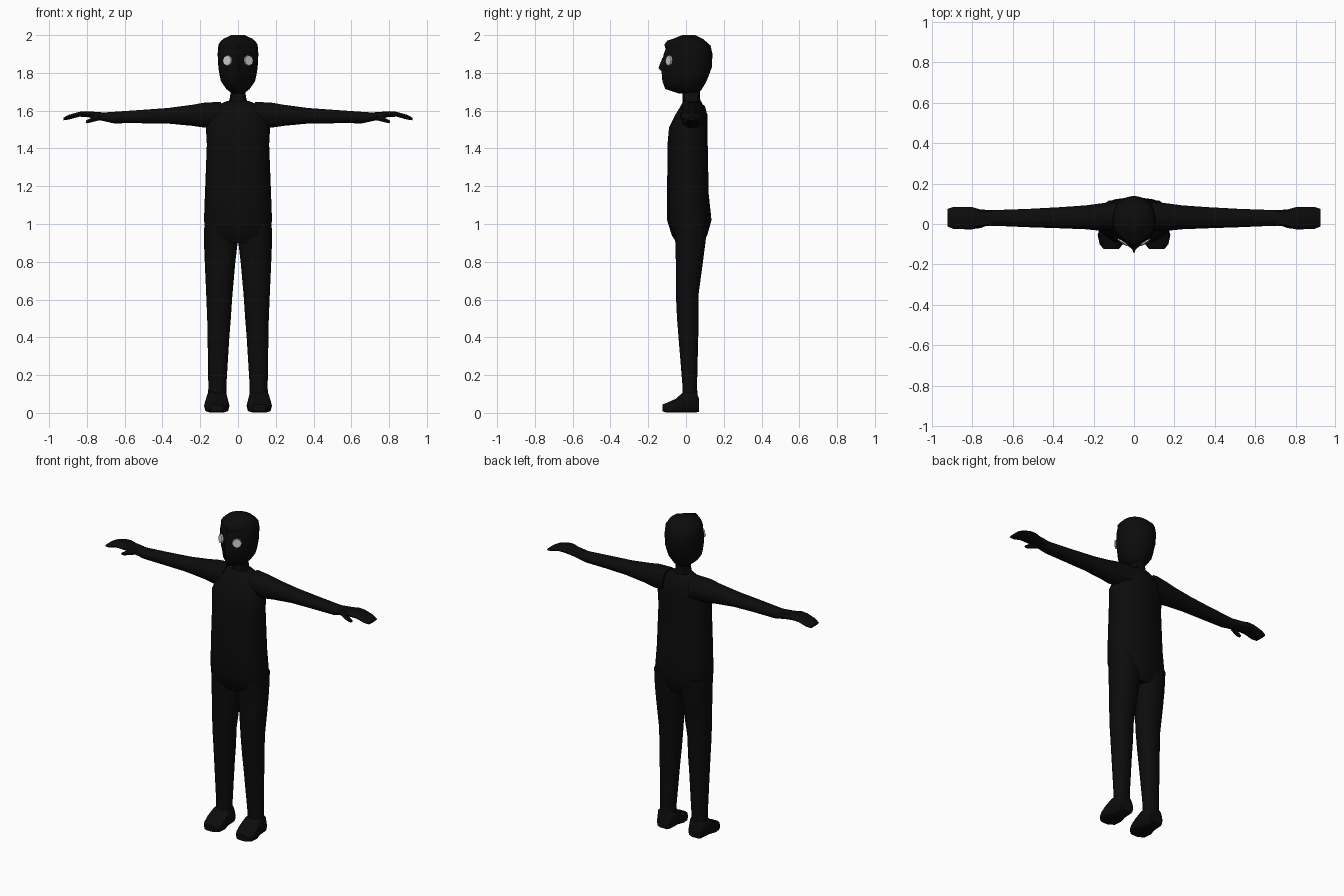
import bpy, bmesh, math
from mathutils import Vector

if "Cube" in bpy.data.objects:
    bpy.data.objects.remove(bpy.data.objects["Cube"])


def material(name, value):
    m = bpy.data.materials.new(name)
    m.diffuse_color = (value, value, value, 1)
    m.use_nodes = True
    m.node_tree.nodes["Principled BSDF"].inputs["Base Color"].default_value = m.diffuse_color
    return m


BLACK = material("black", 0.0035)
WHITE = material("eye white", 0.6)


def finish(name, bm, mat, angle=50):
    bmesh.ops.recalc_face_normals(bm, faces=bm.faces)
    me = bpy.data.meshes.new(name)
    bm.to_mesh(me)
    bm.free()
    me.materials.append(mat)
    ob = bpy.data.objects.new(name, me)
    bpy.context.collection.objects.link(ob)
    bpy.ops.object.select_all(action='DESELECT')
    ob.select_set(True)
    bpy.context.view_layer.objects.active = ob
    bpy.ops.object.shade_smooth_by_angle(angle=math.radians(angle))
    return ob


def skin(bm, rings):
    """Bridge matching rings of points and cap both ends."""
    vs = [[bm.verts.new(p) for p in r] for r in rings]
    n = len(vs[0])
    for a, b in zip(vs, vs[1:]):
        for i in range(n):
            j = (i + 1) % n
            bm.faces.new((a[i], a[j], b[j], b[i]))
    bm.faces.new(vs[0])
    bm.faces.new(vs[-1])


def loft(name, sections, axis='z', n=12, power=0.85, sides=(1,)):
    """sections: position on axis, min and max of first and second cross axis."""
    for s in sides:
        rings = []
        for t, a0, a1, b0, b1 in sections:
            ring = []
            for i in range(n):
                w = math.tau * i / n
                c, d = math.cos(w), math.sin(w)
                a = (a0 + a1) / 2 + (a1 - a0) / 2 * math.copysign(abs(c) ** power, c)
                b = (b0 + b1) / 2 + (b1 - b0) / 2 * math.copysign(abs(d) ** power, d)
                p = {'z': (a, b, t), 'x': (t, a, b), 'y': (a, t, b)}[axis]
                ring.append((p[0] * s, p[1], p[2]))
            rings.append(ring)
        bm = bmesh.new()
        skin(bm, rings)
        label = name if len(sides) == 1 else ("right_" if s < 0 else "left_") + name
        finish(label, bm, BLACK)


BOTH = (1, -1)

# Torso and neck
loft("torso", [
    (0.90, -.13, .13, -.05, .09), (0.94, -.17, .17, -.075, .112),
    (1.02, -.18, .18, -.10, .135), (1.16, -.175, .175, -.10, .12),
    (1.42, -.165, .165, -.098, .115), (1.51, -.17, .17, -.09, .115),
    (1.58, -.15, .15, -.055, .113), (1.63, -.11, .11, -.025, .09),
    (1.65, -.06, .06, -.015, .08)])
loft("neck", [
    (1.61, -.07, .07, -.02, .085), (1.66, -.045, .045, -.018, .075),
    (1.70, -.038, .038, -.02, .075), (1.76, -.04, .04, -.02, .08)], n=8)

# Legs
loft("leg", [
    (1.02, .01, .178, -.07, .12), (0.90, .002, .18, -.06, .106),
    (0.80, .014, .176, -.057, .093), (0.62, .03, .168, -.056, .068),
    (0.50, .038, .163, -.05, .07), (0.40, .046, .161, -.042, .067),
    (0.14, .062, .157, -.02, .06), (0.05, .06, .16, -.02, .065)],
    n=10, sides=BOTH)

# Feet, heel to toe
loft("foot", [
    (.07, .065, .155, .005, .075), (.05, .058, .165, 0, .12),
    (-.01, .055, .168, 0, .115), (-.055, .045, .18, 0, .075),
    (-.10, .055, .17, 0, .055), (-.125, .075, .15, .008, .045)],
    axis='y', n=10, power=.55, sides=BOTH)

# Arms
loft("arm", [
    (.09, -.03, .112, 1.51, 1.65), (.18, -.032, .10, 1.508, 1.645),
    (.24, -.026, .092, 1.517, 1.634), (.37, -.021, .083, 1.53, 1.616),
    (.52, -.016, .075, 1.532, 1.605), (.66, -.01, .07, 1.532, 1.595),
    (.73, -.008, .068, 1.548, 1.59)],
    axis='x', n=10, sides=BOTH)

# Flat hands with arched fingers and a lowered thumb
loft("hand", [
    (.70, -.008, .068, 1.545, 1.59), (.76, -.012, .072, 1.558, 1.594),
    (.80, -.026, .083, 1.567, 1.597), (.84, -.026, .084, 1.568, 1.594),
    (.895, -.024, .084, 1.553, 1.578), (.924, -.012, .074, 1.549, 1.563)],
    axis='x', n=8, power=.6, sides=BOTH)
loft("thumb", [
    (.72, -.006, .03, 1.55, 1.58), (.76, -.02, .012, 1.541, 1.572),
    (.79, -.024, .004, 1.534, 1.557), (.806, -.02, -.002, 1.535, 1.547)],
    axis='x', n=6, sides=BOTH)

# Head: rounded back, wedge-shaped face
HEAD = [  # z, half width, front y, back y
    (1.69, .03, -.035, .065), (1.715, .062, -.11, .085), (1.755, .09, -.125, .108),
    (1.79, .098, -.128, .122), (1.83, .104, -.132, .137), (1.90, .108, -.118, .14),
    (1.945, .104, -.10, .13), (1.98, .078, -.07, .09), (2.0, .035, -.02, .05)]


def head_ring(z, w, front, back):
    mid = .025
    pts = []
    for i in range(9):
        t = math.pi * i / 8
        pts.append((w * math.cos(t), mid + (back - mid) * math.sin(t), z))
    f = front - mid
    for x, y in ((-.95, .4), (-.5, .74), (0, 1), (.5, .74), (.95, .4)):
        pts.append((w * x, mid + f * y, z))
    return pts


bm = bmesh.new()
skin(bm, [head_ring(*s) for s in HEAD])
finish("head", bm, BLACK)

# Nose
bm = bmesh.new()
skin(bm, [[(-.008, -.105, 1.88), (.008, -.105, 1.88), (0, -.125, 1.88)],
          [(-.016, -.11, 1.825), (.016, -.11, 1.825), (0, -.146, 1.825)],
          [(-.01, -.11, 1.81), (.01, -.11, 1.81), (0, -.132, 1.81)]])
finish("nose", bm, BLACK)

# Hair fringe jutting over the brow
fringe = []
for z, w, f in ((1.925, .101, -.108), (1.95, .103, -.115),
                (1.97, .09, -.10), (1.99, .05, -.04)):
    fringe.append(head_ring(z, w, f, .07))
bm = bmesh.new()
skin(bm, fringe)
finish("hair_fringe", bm, BLACK)

# Eyes: thin eight-sided plates lying on the slanted face planes
for s in BOTH:
    normal = Vector((s * .55, -.83, .08)).normalized()
    bm = bmesh.new()
    bmesh.ops.create_cone(bm, cap_ends=True, segments=8, radius1=.029,
                          radius2=.027, depth=.009)
    rot = normal.to_track_quat('Z', 'Y').to_matrix()
    bmesh.ops.rotate(bm, verts=bm.verts, matrix=rot)
    bmesh.ops.translate(bm, verts=bm.verts, vec=Vector((s * .054, -.0875, 1.865)) + normal * .004)
    finish(("left_" if s > 0 else "right_") + "eye", bm, WHITE, 30)
